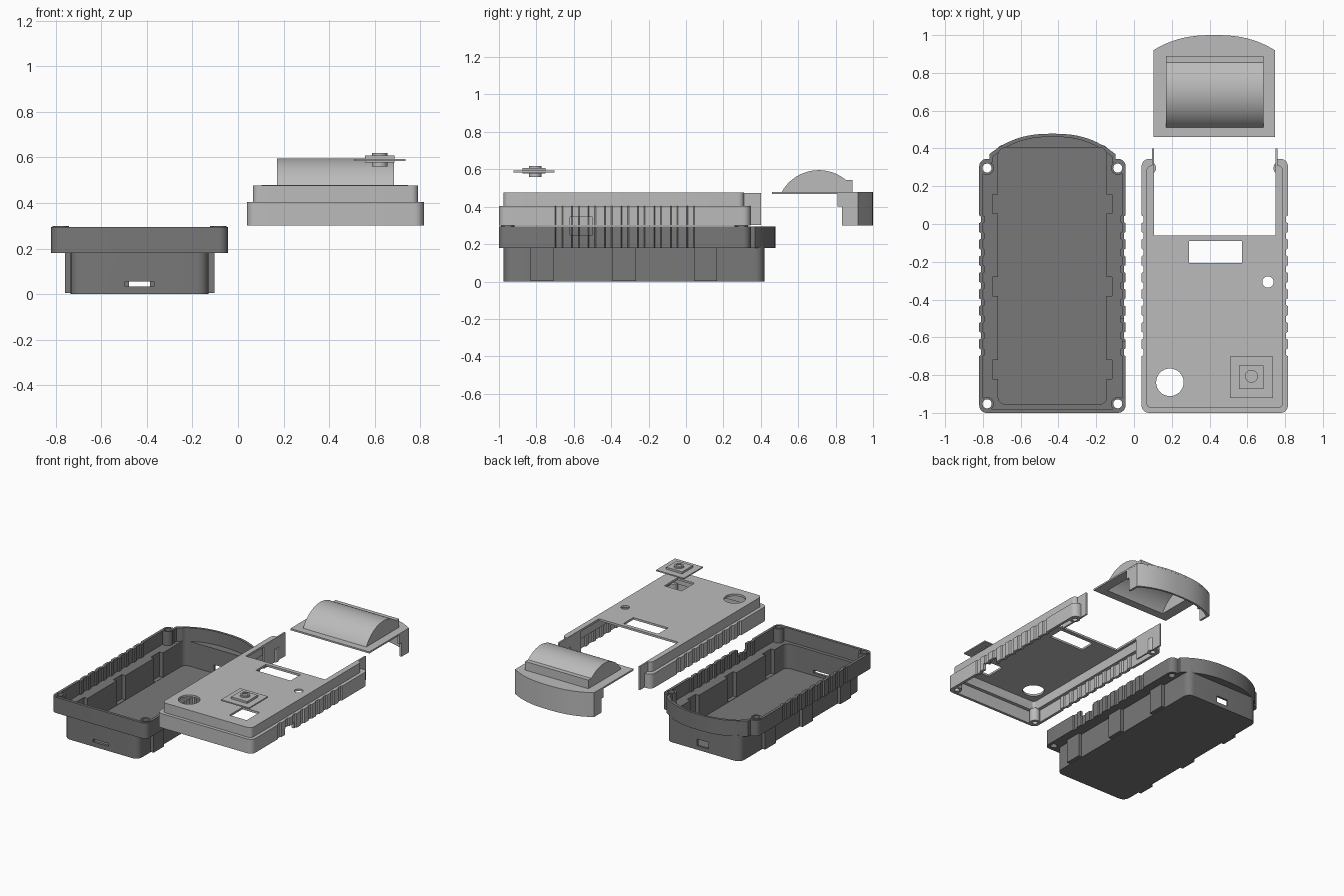
import bpy, bmesh, math
from mathutils import Matrix

if "Cube" in bpy.data.objects:
    bpy.data.objects.remove(bpy.data.objects["Cube"])


def material(name, value):
    m = bpy.data.materials.new(name)
    m.use_nodes = True
    colour = (value, value, value, 1)
    m.diffuse_color = colour
    m.node_tree.nodes["Principled BSDF"].inputs["Base Color"].default_value = colour
    return m


light_grey = material("light grey plastic", 0.5)
dark_grey = material("dark grey plastic", 0.19)


def to_object(name, bm):
    bmesh.ops.recalc_face_normals(bm, faces=bm.faces)
    mesh = bpy.data.meshes.new(name)
    bm.to_mesh(mesh)
    bm.free()
    obj = bpy.data.objects.new(name, mesh)
    bpy.context.collection.objects.link(obj)
    return obj


def extrude(points, offset, name="piece"):
    bm = bmesh.new()
    face = bm.faces.new([bm.verts.new(p) for p in points])
    new = bmesh.ops.extrude_face_region(bm, geom=[face])["geom"]
    bmesh.ops.translate(bm, vec=offset, verts=[v for v in new if isinstance(v, bmesh.types.BMVert)])
    return to_object(name, bm)


def prism(outline, z0, z1, name="piece"):
    return extrude([(x, y, z0) for x, y in outline], (0, 0, z1 - z0), name)


def box(x0, x1, y0, y1, z0, z1, name="piece"):
    return prism([(x0, y0), (x1, y0), (x1, y1), (x0, y1)], z0, z1, name)


def cylinder(x, y, r, z0, z1, name="piece"):
    ring = [math.tau * i / 32 for i in range(32)]
    return prism([(x + r * math.cos(a), y + r * math.sin(a)) for a in ring], z0, z1, name)


def mirrored(cx, half):
    return [(cx + x, y) for x, y in half] + [(cx - x, y) for x, y in reversed(half) if x > 1e-6]


def rounded(cx, hw, y0, y1, r, grooves=False):
    """Rounded rectangle outline, optionally with grip grooves down both sides."""
    arc = [math.pi / 2 * i / 6 for i in range(7)]
    half = [(hw - r + r * math.sin(a), y0 + r - r * math.cos(a)) for a in arc]
    if grooves:
        for i in range(9):
            y = -0.70 + 0.088 * i
            half += [(hw, y), (hw - 0.009, y + 0.006), (hw - 0.009, y + 0.036), (hw, y + 0.042)]
    half += [(hw - r + r * math.cos(a), y1 - r + r * math.sin(a)) for a in arc]
    return mirrored(cx, half)


def arched(cx, hw, y0, y_side, rise):
    """Outline with straight front and bowed back."""
    half = [(hw, y0)]
    for i in range(17):
        t = math.cos(math.pi / 2 * i / 16)
        half.append((hw * t, y_side + rise * (1 - t ** 2.5)))
    return mirrored(cx, half)


def combine(target, operation, pieces):
    for piece in pieces:
        mod = target.modifiers.new("combine", "BOOLEAN")
        mod.operation, mod.solver, mod.object = operation, "EXACT", piece
        graph = bpy.context.evaluated_depsgraph_get()
        mesh = bpy.data.meshes.new_from_object(target.evaluated_get(graph))
        target.modifiers.clear()
        target.data = mesh
        bpy.data.objects.remove(piece)


def finish(obj, mat):
    obj.data.materials.clear()
    obj.data.materials.append(mat)
    for p in obj.data.polygons:
        p.material_index = 0
    bpy.ops.object.select_all(action="DESELECT")
    obj.select_set(True)
    bpy.context.view_layer.objects.active = obj
    bpy.ops.object.shade_smooth_by_angle(angle=math.radians(30))


def screw_spots(cx):
    return [(cx + s * 0.346, y) for s in (-1, 1) for y in (-0.952, 0.296)]


# Bottom tray: wide ribbed rim over a narrower battery well
T = -0.432
BUMPS = (-0.77, -0.33, 0.105)
tray = prism(rounded(T, 0.3875, -1, 0.345, 0.04, True), 0.18, 0.295, "bottom_tray")
combine(tray, "UNION", [
    prism(arched(T, 0.333, -0.1, 0.37, 0.108), 0.18, 0.295),
    prism(rounded(T, 0.302, -0.975, 0.42, 0.05), 0, 0.19)]
    + [box(T - 0.328, T + 0.328, y - 0.062, y + 0.062, 0.004, 0.188) for y in BUMPS])
combine(tray, "DIFFERENCE", [
    prism(rounded(T, 0.3675, -0.98, 0.325, 0.03, True), 0.196, 0.5),
    prism(arched(T, 0.316, -0.12, 0.355, 0.106), 0.197, 0.5),
    prism(rounded(T, 0.2875, -0.955, 0.405, 0.04), 0.015, 0.5)]
    + [box(T - 0.316, T + 0.316, y - 0.05, y + 0.05, 0.017, 0.5) for y in BUMPS])
combine(tray, "UNION", [cylinder(x, y, 0.036, 0.185, 0.299) for x, y in screw_spots(T)])

# Screw holes, front slot, back port and side switch notch
combine(tray, "DIFFERENCE", [cylinder(x, y, 0.024, 0.1, 0.5) for x, y in screw_spots(T)] + [
    box(T - 0.063, T + 0.063, -1.1, -0.9, 0.034, 0.055),
    box(T - 0.047, T + 0.047, 0.38, 0.5, 0.03, 0.078),
    box(-0.1, 0.0, -0.62, -0.5, 0.25, 0.4)])
finish(tray, dark_grey)

# Top cover: ribbed band, stepped top, open back bay
L = 0.4275
cover = prism(rounded(L, 0.3875, -1, 0.345, 0.04, True), 0.30, 0.405, "top_cover")
combine(cover, "UNION", [prism(rounded(L, 0.3625, -0.975, 0.31, 0.03), 0.39, 0.476)])
combine(cover, "DIFFERENCE", [
    prism(rounded(L, 0.3675, -0.98, 0.325, 0.03, True), 0.2, 0.392),
    prism(rounded(L, 0.3425, -0.955, 0.29, 0.02), 0.21, 0.461),
    box(L - 0.3225, L + 0.3225, -0.06, 1, 0.1, 1)])
combine(cover, "UNION", [cylinder(x, y, 0.035, 0.301, 0.398) for x, y in screw_spots(L)])
combine(cover, "UNION", [box(L + s * 0.3275 - 0.006, L + s * 0.3275 + 0.006, 0.15, 0.40, 0.302, 0.474)
                         for s in (-1, 1)])

# Cover openings: screws, display, light, speaker, stick and switch
combine(cover, "DIFFERENCE", [cylinder(x, y, 0.018, 0.2, 0.37) for x, y in screw_spots(L)] + [
    box(0.29, 0.572, -0.206, -0.09, 0.4, 0.6),
    cylinder(0.709, -0.307, 0.03, 0.4, 0.6),
    cylinder(0.19, -0.838, 0.073, 0.4, 0.6),
    box(0.55, 0.69, -0.885, -0.735, 0.4, 0.6),
    box(0.74, 0.9, -0.62, -0.5, 0.2, 0.345)])
finish(cover, light_grey)

# Rear hood: plate, curved skirt and barrel housing
H = 0.4245
hood = prism(arched(H, 0.321, 0.46, 0.92, 0.08), 0.467, 0.479, "rear_hood")
skirt = prism(arched(H, 0.3205, 0.835, 0.92, 0.0795), 0.30, 0.475)
step = box(H - 0.3205, H + 0.3205, 0.81, 0.85, 0.402, 0.474)
combine(skirt, "UNION", [step])
combine(skirt, "DIFFERENCE", [prism(arched(H, 0.305, 0.5, 0.907, 0.078), 0.2, 0.6)])


def barrel(r, y_end, x0, x1, z_base):
    cy, cz = 0.71, 0.3685
    a0 = math.pi - math.asin((z_base - cz) / r)
    a1 = math.acos((y_end - cy) / r)
    arc = [a0 + (a1 - a0) * i / 32 for i in range(33)]
    points = [(x0, cy + r * math.cos(a), cz + r * math.sin(a)) for a in arc]
    return extrude(points + [(x0, y_end, z_base)], (x1 - x0, 0, 0))


combine(hood, "UNION", [skirt, barrel(0.2267, 0.88, 0.17, 0.685, 0.472),
                        box(0.17, 0.685, 0.855, 0.89, 0.471, 0.542)])
combine(hood, "DIFFERENCE", [barrel(0.213, 0.868, 0.184, 0.671, 0.44)])
finish(hood, light_grey)

# Stick cap: thin plate with raised pad, knob and stub below
X, Y = 0.6215, -0.812
cap = box(X - 0.1135, X + 0.1135, Y - 0.11, Y + 0.11, 0.584, 0.593, "stick_cap")
combine(cap, "UNION", [
    box(X - 0.065, X + 0.065, Y - 0.062, Y + 0.062, 0.578, 0.608),
    cylinder(X, Y + 0.006, 0.034, 0.56, 0.618)])
combine(cap, "DIFFERENCE", [cylinder(X, Y + 0.006, 0.021, 0.612, 0.7)])
finish(cap, light_grey)
